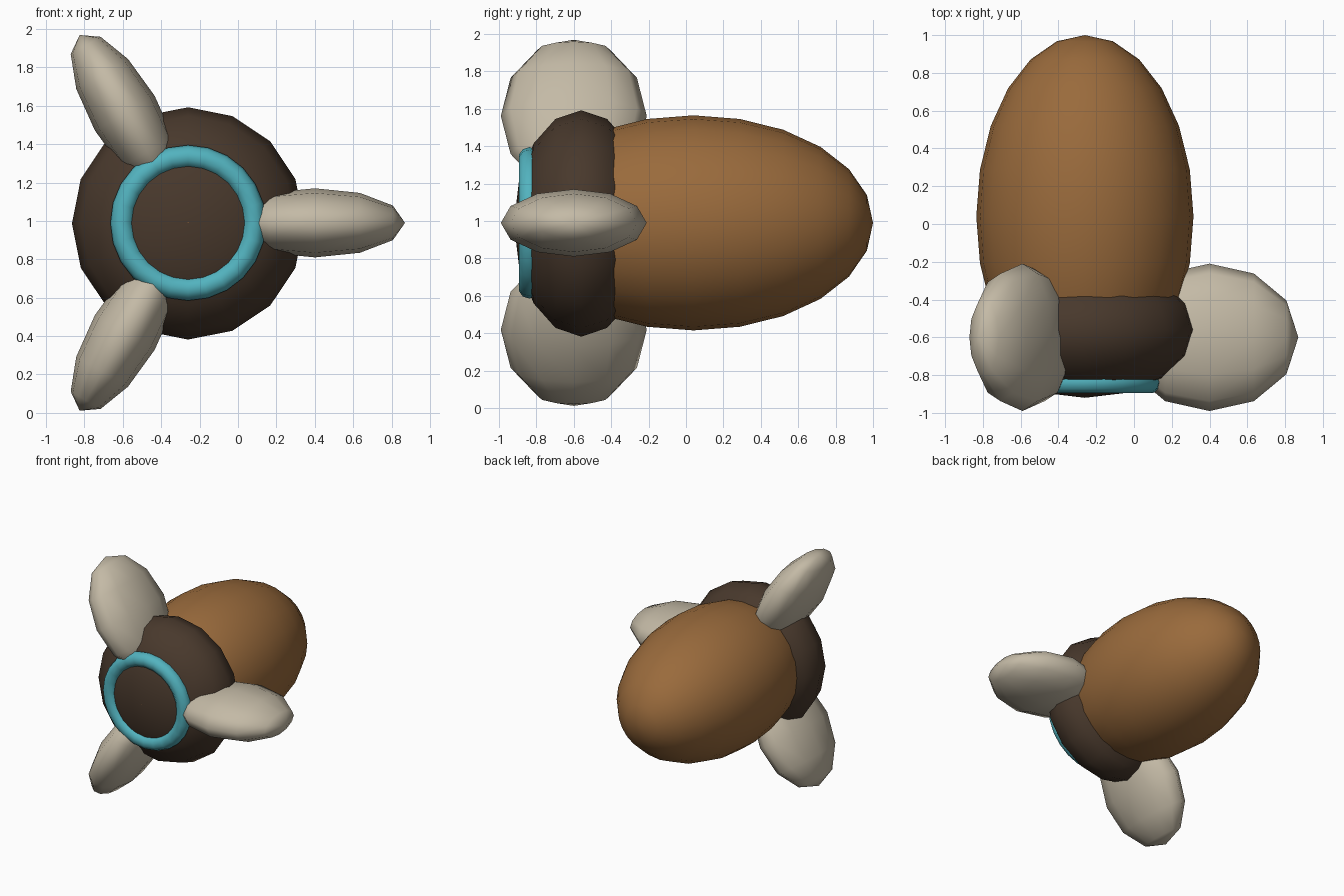
import bpy
from math import radians, cos, sin
from mathutils import Matrix

if "Cube" in bpy.data.objects:
    bpy.data.objects.remove(bpy.data.objects["Cube"])

CX, CZ = -0.26, 0.99   # long axis of the model runs along y through here


def material(name, rgb):
    m = bpy.data.materials.new(name)
    m.diffuse_color = (*rgb, 1)
    m.use_nodes = True
    m.node_tree.nodes["Principled BSDF"].inputs["Base Color"].default_value = m.diffuse_color
    return m


brown = material("brown", (0.32, 0.145, 0.045))
dark = material("dark_brown", (0.065, 0.04, 0.025))
teal = material("teal", (0.085, 0.45, 0.52))
cream = material("cream", (0.55, 0.49, 0.38))


def finish(name, mat):
    ob = bpy.context.object
    ob.name = name
    ob.data.materials.append(mat)
    bpy.ops.object.shade_smooth()
    return ob


def ellipsoid(name, center, semi, tilt, segs, mat):
    """Scaled sphere; semi is local (pole = local z), tilt is a rotation matrix."""
    bpy.ops.mesh.primitive_uv_sphere_add(segments=segs, ring_count=segs // 2, radius=1)
    ob = finish(name, mat)
    ob.data.transform(Matrix.Translation(center) @ tilt @ Matrix.Diagonal((*semi, 1)))
    return ob


along_y = Matrix.Rotation(radians(-90), 4, 'X')

# Body and collar
ellipsoid("body", (CX, 0.04, CZ), (0.575, 0.575, 0.96), along_y, 24, brown)
ellipsoid("collar", (CX, -0.56, CZ - 0.003), (0.605, 0.605, 0.36), along_y, 16, dark)

# Mouth ring
bpy.ops.mesh.primitive_torus_add(major_radius=0.345, minor_radius=0.06,
                                 major_segments=24, minor_segments=10,
                                 location=(CX, -0.837, CZ),
                                 rotation=(radians(90), 0, 0))
finish("mouth_ring", teal)

# Three flattened fins around the collar
for i in range(3):
    a = radians(120 * i)
    center = (CX + 0.66 * cos(a), -0.6, CZ + 0.66 * sin(a))
    ellipsoid(f"fin_{i + 1}", center, (0.18, 0.39, 0.47),
              Matrix.Rotation(radians(90) - a, 4, 'Y'), 12, cream)
